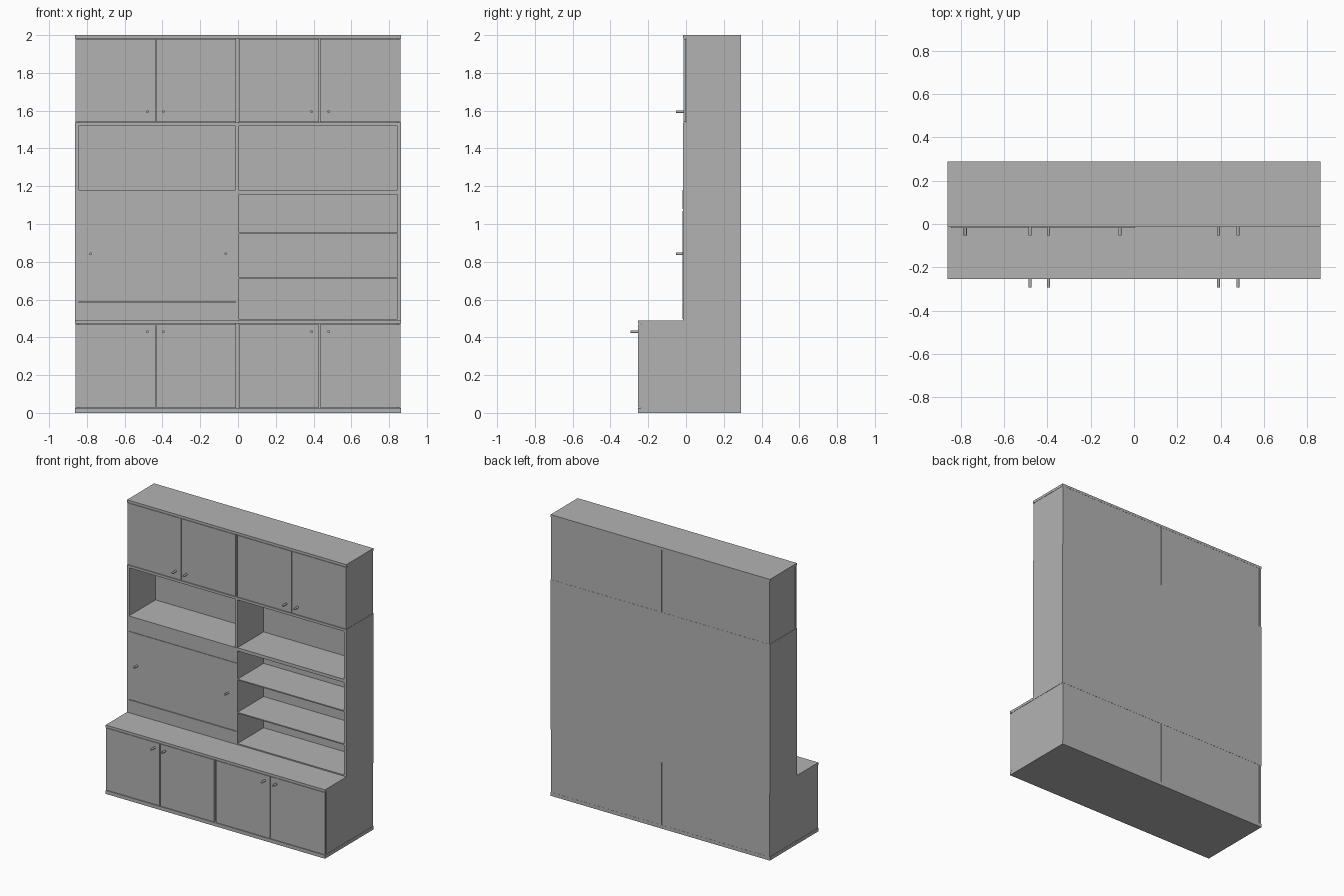
import bpy
import math

cube = bpy.data.objects.get("Cube")
if cube:
    bpy.data.objects.remove(cube, do_unlink=True)

grey = bpy.data.materials.new("plain_grey")
grey.use_nodes = True
tone = (0.45, 0.45, 0.45, 1)
grey.diffuse_color = tone
grey.node_tree.nodes["Principled BSDF"].inputs["Base Color"].default_value = tone

W, BACK = 0.863, 0.29
T = 0.018            # board thickness
LOW, UP = -0.255, -0.015   # front planes of base and upper cabinets


def board(name, x, y, z):
    """Box from (min, max) pairs."""
    bpy.ops.mesh.primitive_cube_add(size=1, location=[(a + b) / 2 for a, b in (x, y, z)])
    ob = bpy.context.object
    ob.name = name
    ob.scale = [b - a for a, b in (x, y, z)]
    bpy.ops.object.transform_apply(location=False, rotation=False, scale=True)
    ob.data.materials.append(grey)
    return ob


def knob(name, x, front, z):
    bpy.ops.mesh.primitive_cylinder_add(vertices=16, radius=0.007, depth=0.04,
                                        location=(x, front - 0.018, z),
                                        rotation=(math.pi / 2, 0, 0))
    ob = bpy.context.object
    ob.name = name
    ob.data.materials.append(grey)
    bpy.ops.object.shade_smooth_by_angle()


def cabinet(label, front, z0, z1, bottom, knob_z):
    """Closed cabinet with four doors between two plates."""
    top = z1 - T
    inner = (front + T, BACK)
    board(label + "_bottom_plate", (-W, W), (front, BACK), (z0, bottom))
    board(label + "_top_plate", (-W, W), (front, BACK), (top, z1))
    for side, s in (("right", -1), ("left", 1)):
        edges = sorted((s * (W - T), s * (W - 0.002)))
        board(f"{label}_{side}_side", edges, inner, (bottom, top))
    board(label + "_divider", (-0.012, 0.006), inner, (bottom, top))
    board(label + "_back", (-W + T, W - T), (BACK - 0.01, BACK - 0.001), (bottom, top))
    # doors, with hairline gaps
    spans = ((-W + 0.002, -0.438), (-0.434, -0.01), (0.006, 0.43), (0.434, W - 0.002))
    for i, span in enumerate(spans):
        board(f"{label}_door_{i + 1}", span, (front + 0.001, front + T - 0.002),
              (bottom + 0.003, top - 0.003))
    for i, x in enumerate((-0.48, -0.395, 0.39, 0.48)):
        knob(f"{label}_knob_{i + 1}", x, front, knob_z)


cabinet("base", LOW, 0, 0.49, 0.025, 0.43)
cabinet("top", UP, 1.52, 2.0, 1.538, 1.595)

# open middle section
Z0, Z1 = 0.49, 1.52
depth = (UP, BACK)
board("middle_right_side", (-W, -W + T), depth, (Z0, Z1))
board("middle_left_side", (W - T, W), depth, (Z0, Z1))
board("middle_divider", (-0.012, 0.006), depth, (Z0, Z1))
board("middle_back", (-W + T, W - T), (BACK - 0.01, BACK), (Z0, Z1))
board("long_shelf", (-W + T, W - T), depth, (1.157, 1.18))
for i, z in enumerate((0.49, 0.712, 0.948)):
    board(f"open_shelf_{i + 1}", (0.006, W - T), (UP + 0.002, BACK - 0.01), (z, z + 0.008))

# closed compartment behind a drop-front door
X = (-W + T, 0.004)
skin = (UP - 0.004, UP + 0.014)
board("upper_fascia", X, skin, (1.08, 1.18))
board("recess_strip", X, (UP, UP + 0.014), (1.07, 1.08))
board("drop_front", X, skin, (0.588, 1.07))
board("lower_fascia", X, skin, (0.497, 0.584))
board("compartment_floor", X, (UP, BACK - 0.01), (0.49, 0.505))
for i, x in enumerate((-0.78, -0.065)):
    knob(f"drop_front_knob_{i + 1}", x, UP, 0.842)
